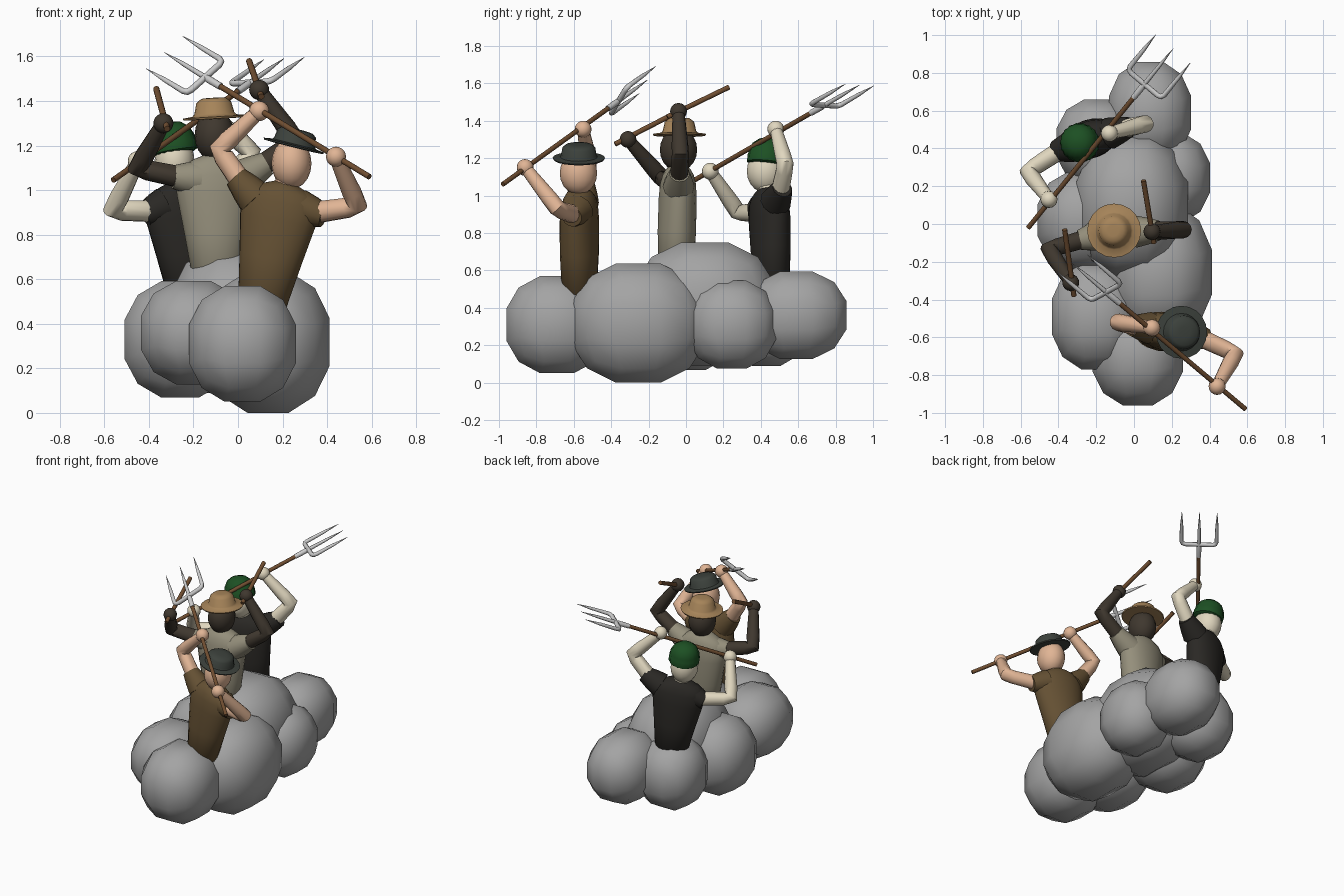
import bpy, bmesh, math
from mathutils import Vector as V

if "Cube" in bpy.data.objects:
    bpy.data.objects.remove(bpy.data.objects["Cube"])


def mat(name, *rgb):
    m = bpy.data.materials.new(name)
    m.diffuse_color = (*rgb, 1)
    m.use_nodes = True
    m.node_tree.nodes["Principled BSDF"].inputs["Base Color"].default_value = m.diffuse_color
    return m


WOOD = mat("wood", .16, .075, .03)
STEEL = mat("steel", .6, .6, .62)
GREY = mat("cloud_grey", .37, .37, .37)


def finish(name, bm, material, angle=50):
    bmesh.ops.recalc_face_normals(bm, faces=bm.faces)
    me = bpy.data.meshes.new(name)
    bm.to_mesh(me)
    bm.free()
    ob = bpy.data.objects.new(name, me)
    bpy.context.collection.objects.link(ob)
    me.materials.append(material)
    bpy.ops.object.select_all(action='DESELECT')
    bpy.context.view_layer.objects.active = ob
    ob.select_set(True)
    bpy.ops.object.shade_smooth_by_angle(angle=math.radians(angle))
    return ob


def loft(name, pts, radii, material, ref=None, n=12):
    """Elliptical rings along a path; each radius is a number or (along ref, across)."""
    pts = [V(p) for p in pts]
    bm = bmesh.new()
    rings = []
    for i, p in enumerate(pts):
        a, b = pts[max(i - 1, 0)], pts[min(i + 1, len(pts) - 1)]
        t = (b - a).normalized()
        if ref is None:
            ref = t.orthogonal()
        u = (V(ref) - t * t.dot(V(ref))).normalized()
        w = t.cross(u)
        r = radii[i] if isinstance(radii[i], tuple) else (radii[i],) * 2
        rings.append([bm.verts.new(p + u * r[0] * math.cos(q) + w * r[1] * math.sin(q))
                      for q in (2 * math.pi * k / n for k in range(n))])
    for r0, r1 in zip(rings, rings[1:]):
        for k in range(n):
            bm.faces.new((r0[k], r0[(k + 1) % n], r1[(k + 1) % n], r1[k]))
    bm.faces.new(rings[0])
    bm.faces.new(rings[-1])
    return finish(name, bm, material)


def lathe(name, base, axis, profile, material, n=20, ribs=0):
    """Profile of (radius, height) pairs revolved about a tilted axis."""
    base, axis = V(base), V(axis).normalized()
    rot = V((0, 0, 1)).rotation_difference(axis)
    bm = bmesh.new()
    rings = [[bm.verts.new(base + rot @ V((
        r * (1 - ribs * (k % 2)) * math.cos(2 * math.pi * k / n),
        r * (1 - ribs * (k % 2)) * math.sin(2 * math.pi * k / n), h)))
        for k in range(n)] for r, h in profile]
    for r0, r1 in zip(rings, rings[1:]):
        for k in range(n):
            bm.faces.new((r0[k], r0[(k + 1) % n], r1[(k + 1) % n], r1[k]))
    bm.faces.new(rings[0])
    bm.faces.new(rings[-1])
    return finish(name, bm, material)


def ball(name, c, r, material, boxy=False):
    bm = bmesh.new()
    if boxy:  # cube cut in three along each edge, blown up to a sphere
        bmesh.ops.create_cube(bm, size=2)
        bmesh.ops.subdivide_edges(bm, edges=bm.edges[:], cuts=2, use_grid_fill=True)
        for v in bm.verts:
            v.co = v.co.normalized() / .905
    else:
        bmesh.ops.create_uvsphere(bm, u_segments=16, v_segments=10, radius=1)
    bmesh.ops.scale(bm, vec=r, verts=bm.verts)
    bmesh.ops.translate(bm, vec=c, verts=bm.verts)
    return finish(name, bm, material)


def arm(name, shoulder, cuff, elbow, hand, skin, shirt):
    s, c, e, h = map(V, (shoulder, cuff, elbow, hand))
    ref = (e - c).cross(h - e)
    loft(name + "_sleeve", [s, s.lerp(c, .5), c], [.085, .072, .054], shirt, ref)
    start = s.lerp(c, .6)
    loft(name + "_arm", [start, c.lerp(e, .72), e, e.lerp(h, .25), h],
         [.05, .046, .046, .044, .032], skin, ref)
    ball(name + "_hand", h, (.045,) * 3, skin)


def person(name, base, neck, across, head, arms, skin, shirt):
    base, neck = V(base), V(neck)
    prof = [(0, .085, .07), (.04, .112, .093), (.4, .145, .103), (.7, .175, .102),
            (.84, .178, .095), (.92, .15, .082), (.97, .09, .065), (1, .045, .045)]
    loft(name + "_shirt", [base.lerp(neck, t) for t, *_ in prof],
         [(a, b) for _, a, b in prof], shirt, across, 20)
    loft(name + "_neck", [neck - V((0, 0, .04)), head], [.055, .055], skin)
    ball(name + "_head", head, (.09, .1, .115), skin)
    for side, a in zip(("left", "right"), arms):
        arm(name + "_" + side, *a, skin, shirt)


def pitchfork(name, butt, mid, bar):
    butt, mid, bar = V(butt), V(mid), V(bar)
    d = (mid - butt).normalized()
    bar = (bar - d * bar.dot(d)).normalized()
    nrm = d.cross(bar)
    loft(name + "_handle", [butt, mid - d * .09], [.013, .013], WOOD)
    loft(name + "_socket", [mid - d * .1, mid - d * .02, mid], [.016, .017, .013], STEEL)
    loft(name + "_middle_tine", [mid, mid + d * .14, mid + d * .265], [.013, .01, .001], STEEL, n=8)
    side = [(.118, .265), (.118, .15), (.118, .025), (.11, .007), (.092, 0)]
    path = side + [(-x, y) for x, y in reversed(side)]
    rad = [.001, .011, .014, .015, .015]
    loft(name + "_outer_tines", [mid + bar * x + d * y for x, y in path],
         rad + rad[::-1], STEEL, nrm, 8)


# cloud of dust puffs
puffs = [((.02, -.69, .31), (.24, .27, .26)), ((.135, -.255, .318), (.277, .36, .318)),
         ((-.01, .1, .42), (.295, .375, .33)), ((.19, .245, .31), (.212, .237, .235)),
         ((.085, .59, .36), (.217, .267, .233)), ((-.19, .43, .33), (.22, .23, .24)),
         ((-.26, .02, .33), (.25, .26, .262)), ((-.2, -.49, .36), (.235, .28, .232))]
for i, (c, r) in enumerate(puffs):
    ball(f"cloud_puff_{i}", c, r, GREY, True)

# front farmer
person("front_farmer", (.105, -.57, .47), (.21, -.57, 1.035), (1, -.2, -.25), (.24, -.575, 1.12),
       [((.08, -.55, .96), (-.01, -.54, 1.06), (-.085, -.52, 1.185), (.095, -.55, 1.355)),
        ((.28, -.58, .92), (.385, -.61, .885), (.535, -.69, .935), (.44, -.86, 1.15))],
       mat("peach_skin", .75, .46, .3), mat("brown_cloth", .13, .082, .034))
lathe("front_felt_hat", (.25, -.573, 1.198), (.25, 0, 1),
      [(.09, -.006), (.136, -.004), (.14, .004), (.1, .01), (.094, .02), (.088, .06), (.07, .074), (.03, .078)],
      mat("felt", .045, .053, .045))
pitchfork("front_fork", (.59, -.98, 1.06), (-.147, -.36, 1.507), (.17, .1, .16))

# middle farmer with two sticks
person("middle_farmer", (-.09, -.055, .57), (-.105, -.04, 1.16), (1, .1, .05), (-.105, -.04, 1.245),
       [((-.18, -.06, 1.05), (-.29, -.085, 1.06), (-.45, -.135, 1.1), (-.335, -.31, 1.3)),
        ((.01, -.04, 1.05), (.13, -.035, 1.12), (.26, -.03, 1.22), (.095, -.04, 1.45))],
       mat("dark_skin", .05, .039, .028), mat("linen", .3, .275, .2))
lathe("middle_straw_hat", (-.105, -.035, 1.325), (-.06, 0, 1),
      [(.09, -.006), (.14, -.004), (.143, .004), (.1, .01), (.09, .02), (.078, .07), (.055, .088), (.03, .09)],
      mat("straw", .38, .23, .1))
loft("left_stick", [(-.318, -.38, 1.275), (-.367, -.03, 1.455)], [.014, .014], WOOD)
loft("right_stick", [(.105, -.1, 1.42), (.05, .23, 1.58)], [.014, .014], WOOD)

# rear farmer
person("rear_farmer", (-.2, .46, .5), (-.265, .44, 1.04), (1, .35, .2), (-.285, .425, 1.13),
       [((-.33, .41, .93), (-.42, .385, .89), (-.56, .275, .915), (-.45, .13, 1.13)),
        ((-.13, .48, .97), (-.02, .515, 1.04), (.06, .53, 1.17), (-.13, .48, 1.355))],
       mat("pale_skin", .75, .68, .52), mat("black_cloth", .023, .021, .018))
lathe("rear_knit_cap", (-.287, .43, 1.195), (-.17, .1, 1),
      [(.09, -.03), (.103, -.022), (.105, .012), (.101, .02), (.098, .045), (.082, .08), (.05, .105), (.01, .113)],
      mat("green_wool", .012, .08, .017), 36, .04)
pitchfork("rear_fork", (-.56, -.02, 1.045), (.055, .74, 1.483), (.21, -.15, .02))
